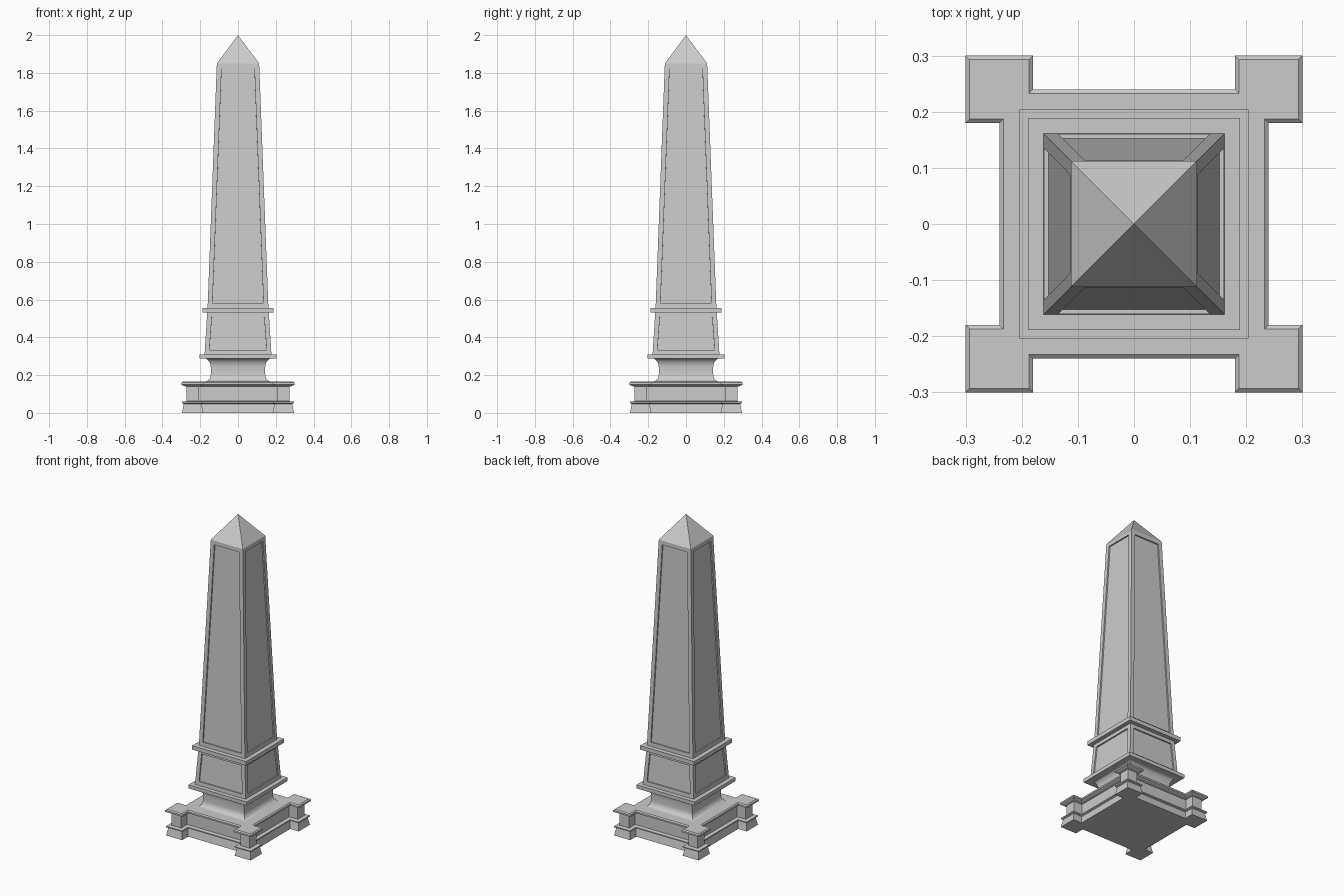
import bpy, bmesh, math

cube = bpy.data.objects.get("Cube")
if cube:
    bpy.data.objects.remove(cube, do_unlink=True)

# Single stone colour
stone = bpy.data.materials.new("grey_stone")
stone.use_nodes = True
colour = (0.6, 0.6, 0.6, 1)
stone.diffuse_color = colour
stone.node_tree.nodes["Principled BSDF"].inputs["Base Color"].default_value = colour


def finish(bm, name):
    bmesh.ops.recalc_face_normals(bm, faces=bm.faces)
    mesh = bpy.data.meshes.new(name)
    bm.to_mesh(mesh)
    bm.free()
    mesh.materials.append(stone)
    obj = bpy.data.objects.new(name, mesh)
    bpy.context.collection.objects.link(obj)
    return obj


def loft(name, outline, profile, panel=None):
    """Stack outline(size) at each (size, z) of the profile; optionally recess
    a panel (margin, depth) into every side face. Size 0 makes a point."""
    bm = bmesh.new()
    rings = [[bm.verts.new((x, y, z)) for x, y in outline(s)] for s, z in profile]
    sides = []
    for a, b in zip(rings, rings[1:]):
        for i in range(len(a)):
            j = (i + 1) % len(a)
            sides.append(bm.faces.new((a[i], a[j], b[j], b[i])))
    bm.faces.new(rings[0][::-1])
    bm.faces.new(rings[-1])
    bm.normal_update()
    if panel:
        margin, depth = panel
        bmesh.ops.inset_individual(bm, faces=sides, thickness=margin)
        bmesh.ops.inset_individual(bm, faces=sides, thickness=0.0005, depth=-depth)
    bmesh.ops.remove_doubles(bm, verts=bm.verts, dist=1e-5)
    return finish(bm, name)


def square(r):
    return [(-r, -r), (r, -r), (r, r), (-r, r)]


def buttressed(r):
    """Square with projecting corner blocks; r is the outer half width."""
    d = 0.3 - r
    inner, wall = 0.18 + d, 0.24 - d
    quarter = [(wall, inner), (r, inner), (r, r), (inner, r), (inner, wall)]
    points = []
    for k in range(4):
        c, s = (1, 0, -1, 0)[k], (0, 1, 0, -1)[k]
        points += [(c * x - s * y, s * x + c * y) for x, y in quarter]
    return points


# Base: plinth, moulding, die and bevelled cap on one notched outline
loft("base", buttressed, [
    (0.296, 0), (0.287, 0.048), (0.296, 0.052), (0.296, 0.059), (0.273, 0.062),
    (0.273, 0.139), (0.287, 0.143), (0.3, 0.15), (0.3, 0.16), (0.293, 0.166)])

# Concave neck: lower and upper quarter sweeps around a straight waist
steps = 8
neck_profile = []
for i in range(steps + 1):
    t = i / steps * math.pi / 2
    neck_profile.append((0.177 - 0.033 * math.sin(t), 0.206 - 0.041 * math.cos(t)))
for i in range(steps + 1):
    t = i / steps * math.pi / 2
    neck_profile.append((0.177 - 0.033 * math.cos(t), 0.238 + 0.05 * math.sin(t)))
neck = loft("neck", square, neck_profile)
bpy.context.view_layer.objects.active = neck
neck.select_set(True)
bpy.ops.object.shade_smooth_by_angle(angle=math.radians(35))

# Pedestal with framed panels between two slabs
loft("lower_slab", square, [(0.204, 0.287), (0.204, 0.31)])
loft("pedestal", square, [(0.177, 0.31), (0.163, 0.533)], panel=(0.035, 0.008))
loft("upper_slab", square, [(0.189, 0.531), (0.189, 0.556)])

# Tapered shaft with long panels, and its pointed top
loft("shaft", square, [(0.161, 0.556), (0.112, 1.85)], panel=(0.036, 0.008))
loft("pointed_cap", square, [(0.112, 1.85), (0, 2)])
